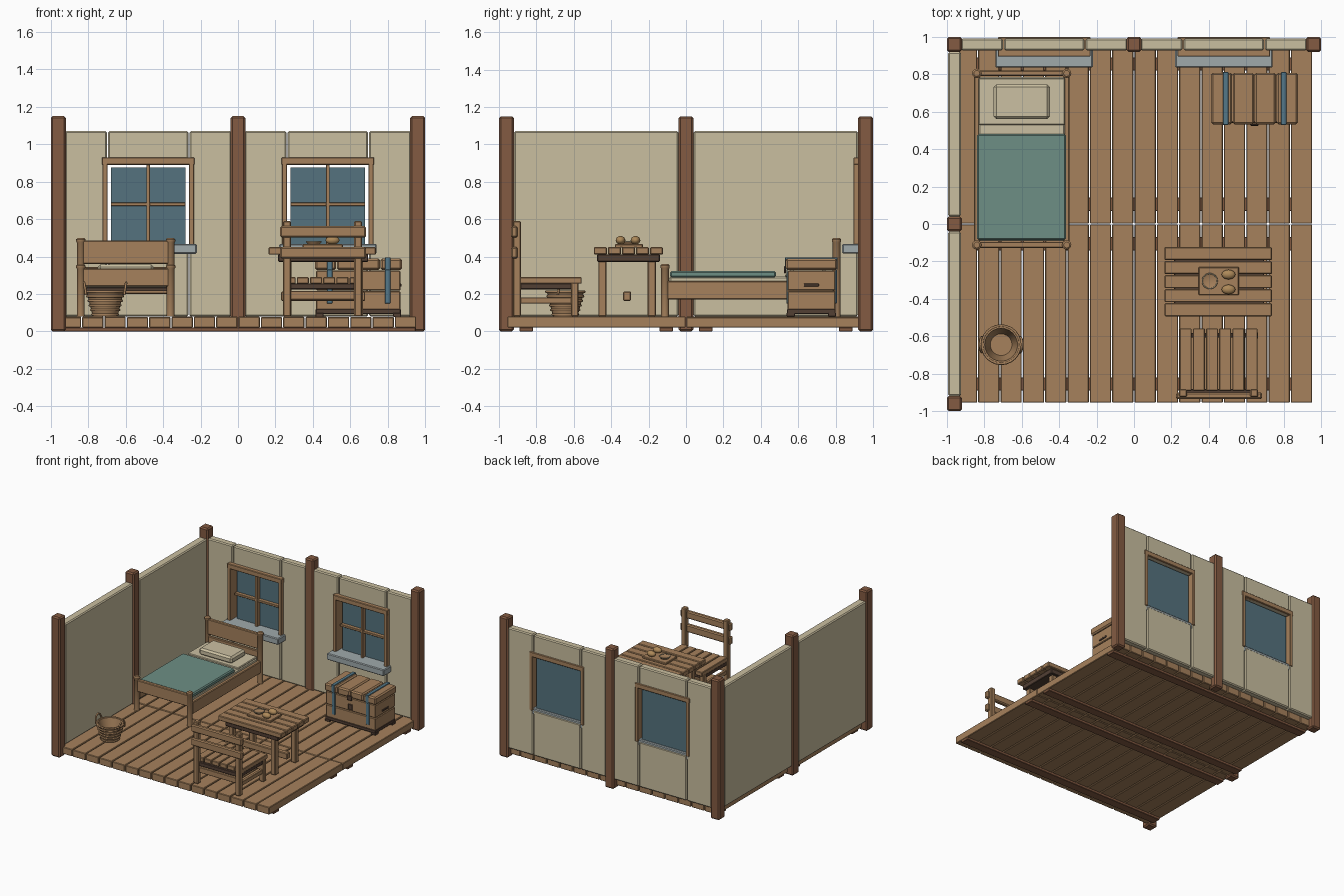
import bpy
import bmesh
import math
import random
from mathutils import Vector

random.seed(4)
cube = bpy.data.objects.get("Cube")
if cube:
    bpy.data.objects.remove(cube, do_unlink=True)


def material(name, color):
    mat = bpy.data.materials.new(name)
    mat.use_nodes = True
    mat.diffuse_color = (*color, 1)
    mat.node_tree.nodes["Principled BSDF"].inputs["Base Color"].default_value = (*color, 1)
    return mat


wood = material("warm wood", (.38, .22, .107))
timber = material("dark timber", (.23, .105, .055))
shadow_wood = material("deep brown wood", (.085, .05, .034))
plaster = material("cream plaster", (.59, .52, .35))
linen = material("cream linen", (.60, .53, .36))
blanket_teal = material("teal blanket", (.155, .275, .235))
pane_blue = material("window blue", (.09, .17, .21))
stone = material("grey stone", (.35, .40, .41))
strap_blue = material("blue strap", (.09, .19, .25))
crust = material("bread crust", (.42, .25, .10))


def finish(bm, name, mat):
    mesh = bpy.data.meshes.new(name)
    bm.to_mesh(mesh)
    bm.free()
    mesh.materials.append(mat)
    obj = bpy.data.objects.new(name, mesh)
    bpy.context.collection.objects.link(obj)
    return obj


def box(name, mat, xs, ys, zs, bevel=.005):
    """Bevelled block spanning the given ranges."""
    bm = bmesh.new()
    bmesh.ops.create_cube(bm, size=1)
    for v in bm.verts:
        for axis, (low, high) in enumerate((xs, ys, zs)):
            v.co[axis] = low if v.co[axis] < 0 else high
    if bevel:
        bmesh.ops.bevel(bm, geom=bm.edges[:], offset=bevel, segments=1, affect='EDGES')
    return finish(bm, name, mat)


def around(center, half):
    return (center - half, center + half)


def smooth(obj):
    bpy.ops.object.select_all(action='DESELECT')
    obj.select_set(True)
    bpy.context.view_layer.objects.active = obj
    bpy.ops.object.shade_smooth_by_angle(angle=math.radians(40))
    return obj


def lathe(name, mat, center, profile, steps=24):
    """Spin a (radius, height) profile about a vertical axis."""
    bm = bmesh.new()
    verts = [bm.verts.new((r, 0, z)) for r, z in profile]
    edges = [bm.edges.new(pair) for pair in zip(verts, verts[1:])]
    bmesh.ops.spin(bm, geom=verts + edges, axis=(0, 0, 1), cent=(0, 0, 0),
                   angle=math.tau, steps=steps)
    bmesh.ops.remove_doubles(bm, verts=bm.verts, dist=.0005)
    bmesh.ops.recalc_face_normals(bm, faces=bm.faces)
    obj = finish(bm, name, mat)
    obj.location = center
    return smooth(obj)


def tube(name, mat, points, radius, closed=False):
    curve = bpy.data.curves.new(name, 'CURVE')
    curve.dimensions = '3D'
    curve.bevel_depth = radius
    curve.bevel_resolution = 1
    spline = curve.splines.new('POLY')
    spline.points.add(len(points) - 1)
    for p, co in zip(spline.points, points):
        p.co = (*co, 1)
    spline.use_cyclic_u = closed
    curve.materials.append(mat)
    obj = bpy.data.objects.new(name, curve)
    bpy.context.collection.objects.link(obj)


def ring(name, mat, center, radius, thickness):
    angles = [math.tau * i / 24 for i in range(24)]
    points = [Vector(center) + Vector((math.cos(a), math.sin(a), 0)) * radius for a in angles]
    tube(name, mat, points, thickness, True)


# Floor planks in two rows on four joists
pitch = 1.91 / 16
for row, span in (("front", (-.955, -.002)), ("back", (.002, .955))):
    for i in range(16):
        x = -.955 + pitch * i
        top = .078 + random.uniform(-.002, .002)
        box(f"floor_plank_{row}_{i}", wood, (x + .003, x + pitch - .003), span, (.02, top), .004)
for y in (-.855, -.105, .105, .855):
    box("floor_joist", timber, (-.94, .95), around(y, .036), (0, .022), .003)

# Corner and middle posts
for x, y in ((-.96, -.96), (-.96, 0), (-.96, .96), (0, .96), (.96, .96)):
    box("wall_post", timber, around(x, .04), around(y, .04), (0, 1.15), .01)

# Left wall panels
for y in (-.48, .48):
    box("left_wall_panel", plaster, (-.993, -.925), around(y, .44), (.08, 1.07), .008)

# Back wall panels with a window in each bay
wall = (.928, .99)
frame_depth = (.895, .998)
for x in (-.48, .48):
    for side in (-1, 1):
        inner, outer = sorted((x + side * .22, x + side * .445))
        box("back_wall_panel", plaster, (inner, outer), wall, (.08, 1.07), .008)
        bar = sorted((x + side * .218, x + side * .245))
        box("window_frame_side", wood, bar, frame_depth, (.45, .9), .003)
    middle = around(x, .215)
    box("back_wall_panel_above", plaster, middle, wall, (.89, 1.07), .008)
    box("back_wall_panel_below", plaster, middle, wall, (.08, .45), .008)
    box("window_frame_head", wood, around(x, .248), frame_depth, (.89, .93), .004)
    box("window_pane", pane_blue, around(x, .2), (.955, .97), (.465, .877), 0)
    box("window_upright_bar", wood, around(x, .01), (.92, .956), (.465, .89), .002)
    box("window_cross_bar", wood, around(x, .2), (.925, .956), around(.68, .009), .002)
    box("window_sill", stone, around(x, .26), (.835, .985), (.415, .468), .006)

# Bed frame
for x in (-.84, -.36):
    for y, top in ((-.112, .36), (.805, .5)):
        lathe("bed_post", wood, (x, y, 0),
              [(0, .08), (.021, .08), (.021, top - .025), (.025, top - .02),
               (.025, top - .008), (.016, top), (0, top)], 12)
    box("bed_side_rail", wood, around(x, .016), (-.1, .79), (.17, .27))
box("bed_footboard", wood, (-.83, -.37), (-.128, -.095), (.24, .335))
box("bed_headboard", wood, (-.83, -.37), (.79, .82), (.36, .485))
box("bed_headboard_lower", wood, (-.83, -.37), (.792, .815), (.2, .345))
for i in range(8):
    box("bed_slat", shadow_wood, (-.83, -.37), around(-.03 + i * .11, .035), (.215, .235), .002)

# Bedding
box("mattress", linen, (-.832, -.368), (-.09, .785), (.235, .295), .01)
box("head_sheet", linen, (-.83, -.37), (.53, .78), (.29, .305), .005)
box("blanket", blanket_teal, (-.838, -.364), (-.085, .48), (.288, .323), .008)
box("pillow", linen, around(-.6, .15), (.56, .745), (.3, .357), .014)

# Basket with woven rings and loop handles
basket = Vector((-.71, -.645, 0))
lathe("basket_body", wood, basket,
      [(0, .08), (.066, .08), (.1, .215), (.088, .215), (.058, .095), (0, .095)])
for i in range(6):
    t = i / 5
    ring("basket_weave", wood, basket + Vector((0, 0, .09 + .122 * t)), .068 + .034 * t, .007)
for side in (-1, 1):
    arc = [math.pi * i / 10 for i in range(11)]
    tube("basket_handle", wood,
         [basket + Vector((side * (.102 + .01 * math.sin(a)), .04 * math.cos(a),
                           .195 + .065 * math.sin(a))) for a in arc], .007)

# Table
for i in range(5):
    y = -.458 + i * .075
    box("table_top_plank", wood, (.163, .737), around(y, .035), (.41, .45))
box("table_apron", shadow_wood, (.215, .695), (-.475, -.14), (.372, .412), .004)
for x in (.263, .645):
    for y in (-.447, -.183):
        box("table_leg", wood, around(x, .022), around(y, .022), (.08, .4))
box("table_stretcher", wood, (.23, .68), around(-.315, .021), (.163, .213))

# Serving board, small plate and rolls
box("serving_board", wood, (.345, .56), (-.38, -.23), (.448, .466), .004)
lathe("small_plate", wood, (.405, -.305, .465), [(0, 0), (.032, 0), (.042, .014), (.03, .008), (0, .008)])
ring("plate_rim", linen, (.405, -.305, .48), .04, .003)
for y in (-.27, -.35):
    bun = lathe("bread_roll", crust, (.505, y, .487),
                [(math.sin(math.pi * i / 8), -math.cos(math.pi * i / 8)) for i in range(9)], 16)
    bun.scale = (.037, .026, .023)

# Chair facing the table
for i in range(6):
    box("chair_seat_slat", wood, around(.276 + i * .0705, .032), (-.89, -.558), (.255, .29), .004)
for x in (.262, .642):
    box("chair_back_post", wood, around(x, .021), (-.925, -.882), (.08, .59), .006)
    box("chair_front_leg", wood, around(x, .02), (-.615, -.575), (.08, .26))
    box("chair_side_rail", wood, around(x, .012), (-.89, -.6), (.148, .182), .003)
    box("chair_seat_support", shadow_wood, around(x, .014), (-.89, -.58), (.225, .257), .003)
for low, high in ((.39, .452), (.502, .562)):
    box("chair_back_rail", wood, (.225, .685), (-.936, -.9), (low, high), .008)
for y in (-.895, -.595):
    box("chair_cross_rail", wood, (.26, .645), around(y, .012), (.17, .215), .003)
    box("chair_seat_beam", shadow_wood, (.26, .645), around(y, .012), (.225, .257), .003)

# Chest
box("chest_base", shadow_wood, (.415, .87), (.54, .8), (.092, .12), .004)
for x in (.435, .85):
    for y in (.56, .78):
        box("chest_foot", shadow_wood, around(x, .022), around(y, .022), (.078, .1), .003)
for low, high in ((.115, .215), (.218, .325)):
    box("chest_body_board", wood, (.418, .868), (.543, .8), (low, high))
for i in range(4):
    box("chest_lid_plank", wood, around(.468 + i * .117, .057), (.533, .808), (.328, .39), .01)
for x in (.49, .8):
    box("chest_strap_top", strap_blue, around(x, .014), (.53, .811), (.385, .396), .002)
    for y in (.53, .806):
        box("chest_lid_strap", strap_blue, around(x, .014), (y, y + .005), (.33, .39), .001)
    for y in (.537, .799):
        box("chest_body_strap", strap_blue, around(x, .014), (y, y + .007), (.15, .33), .001)
box("chest_latch", shadow_wood, around(.643, .022), (.525, .535), (.31, .35), .003)
box("chest_lock_plate", shadow_wood, around(.643, .02), (.537, .545), (.23, .275), .003)
for side in (.412, .866):
    box("chest_side_handle", shadow_wood, (side, side + .008), around(.67, .04), (.24, .255), .002)
